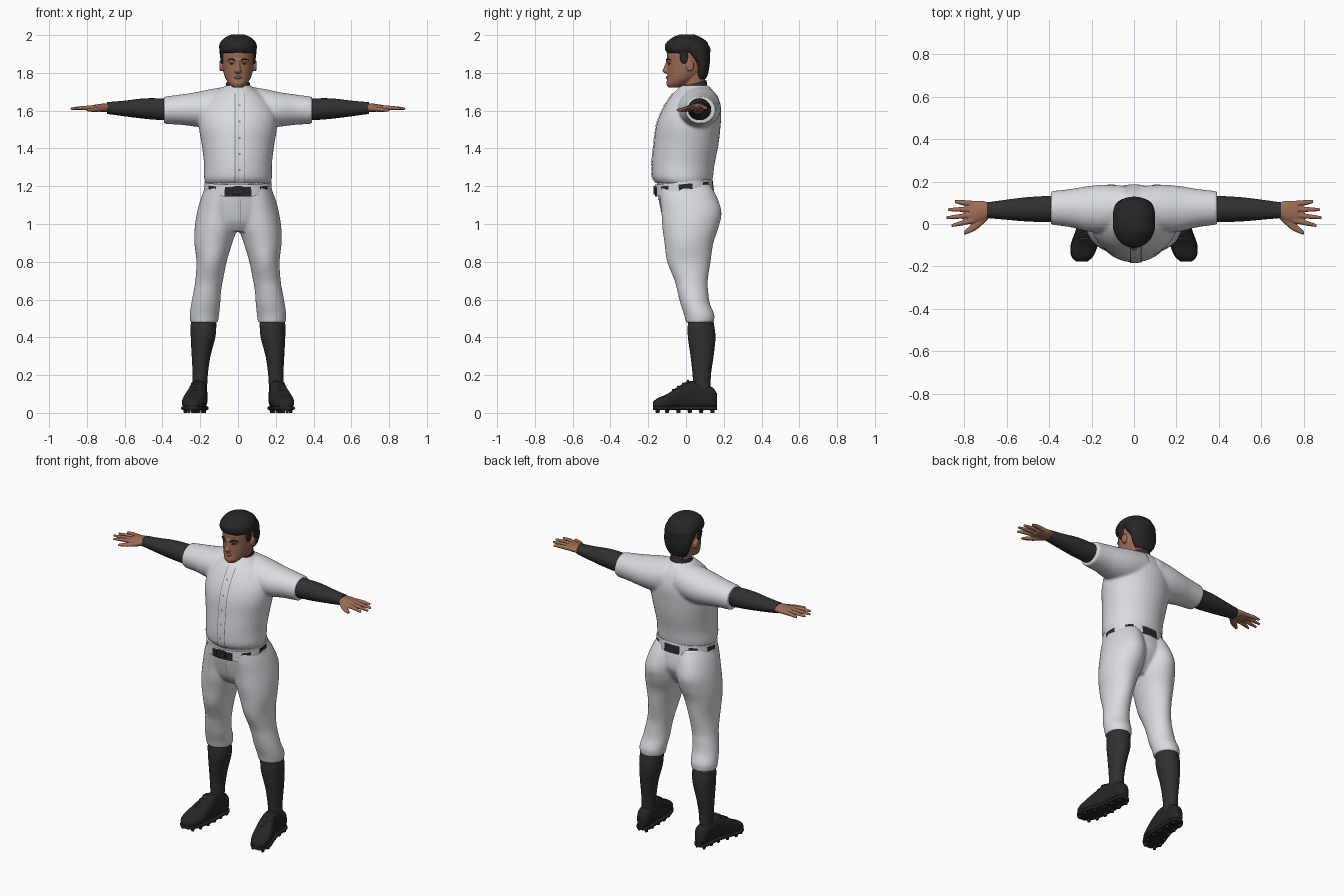
import bpy, bmesh, math
from mathutils import Vector

cube = bpy.data.objects.get("Cube")
if cube:
    bpy.data.objects.remove(cube, do_unlink=True)


def material(name, *rgb):
    mat = bpy.data.materials.new(name)
    mat.use_nodes = True
    mat.diffuse_color = (*rgb, 1)
    bsdf = mat.node_tree.nodes["Principled BSDF"]
    bsdf.inputs["Base Color"].default_value = (*rgb, 1)
    bsdf.inputs["Roughness"].default_value = 0.8
    return mat


WHITE = material("uniform_white", .70, .71, .74)
SEAM = material("seam_grey", .22, .22, .24)
BLACK = material("undershirt_black", .03, .03, .03)
BELT = material("belt_black", .022, .022, .025)
SHOE = material("shoe_black", .018, .018, .018)
HAIR = material("hair_black", .02, .019, .018)
SKIN = material("skin", .34, .155, .095)
LIP = material("lip", .25, .095, .065)


def smooth_rings(rings, steps=4):
    """Catmull-Rom interpolation between the given cross-sections."""
    pts = [rings[0], *rings, rings[-1]]
    out = []
    for a, b, c, d in zip(pts, pts[1:], pts[2:], pts[3:]):
        for k in range(steps):
            t = k / steps
            out.append([q + .5 * t * (r - p + t * (2*p - 5*q + 4*r - s + t * (3*(q - r) + s - p)))
                        for p, q, r, s in zip(a, b, c, d)])
    return out + [rings[-1]]


def loft(bm, axis, rings, power=2.0, tilt=0.0, sides=40):
    """Skin oval sections (position, u0, u1, v0, v1) placed along an axis."""
    loops = []
    for t, u0, u1, v0, v1 in smooth_rings(rings):
        loop = []
        for i in range(sides):
            a = math.tau * i / sides
            c, s = math.cos(a), math.sin(a)
            u = (u0 + u1) / 2 + (u1 - u0) / 2 * math.copysign(abs(c) ** (2 / power), c)
            v = (v0 + v1) / 2 + (v1 - v0) / 2 * math.copysign(abs(s) ** (2 / power), s)
            co = {"x": (t, u, v), "y": (u, t, v), "z": (u, v, t + tilt * v)}[axis]
            loop.append(bm.verts.new(co))
        loops.append(loop)
    for lo, hi in zip(loops, loops[1:]):
        for i in range(sides):
            j = (i + 1) % sides
            bm.faces.new((lo[i], lo[j], hi[j], hi[i]))
    bm.faces.new(loops[0][::-1])
    bm.faces.new(loops[-1])


def finish(name, bm, mats, side=1, voxel=0, relax=4):
    """Turn a bmesh into an object; voxel fuses overlapping volumes."""
    for v in bm.verts:
        v.co.x *= side
    bmesh.ops.recalc_face_normals(bm, faces=bm.faces)
    mesh = bpy.data.meshes.new(name)
    bm.to_mesh(mesh)
    bm.free()
    for m in mats:
        mesh.materials.append(m)
    mesh.polygons.foreach_set("use_smooth", [True] * len(mesh.polygons))
    mesh.set_sharp_from_angle(angle=math.radians(50))
    ob = bpy.data.objects.new(name, mesh)
    bpy.context.scene.collection.objects.link(ob)
    if voxel:
        rem = ob.modifiers.new("fuse", "REMESH")
        rem.mode, rem.voxel_size, rem.use_smooth_shade = "VOXEL", voxel, True
        soft = ob.modifiers.new("soften", "SMOOTH")
        soft.factor, soft.iterations = .5, relax
    return ob


def part(name, mat, *lofts, side=1, voxel=0, relax=4, **kw):
    bm = bmesh.new()
    for axis, rings in lofts:
        loft(bm, axis, rings, **kw)
    return finish(name, bm, [mat], side, voxel, relax)


def sym(*rows):
    """Sections that are symmetric in x: (z, half width, y0, y1)."""
    return [(z, -w, w, y0, y1) for z, w, y0, y1 in rows]


def flip(rings):
    """Mirror sections in x: reverse the position or the u range."""
    return [(t, -u1, -u0, v0, v1) for t, u0, u1, v0, v1 in rings]


def strip(name, mat, target, x0, x1, z0, z1, lift):
    """Thin band laid onto the front of a garment."""
    bm = bmesh.new()
    rows = [[bm.verts.new((x, -.4, z0 + (z1 - z0) * k / 40)) for x in (x0, (x0 + x1) / 2, x1)]
            for k in range(41)]
    for lo, hi in zip(rows, rows[1:]):
        for i in range(2):
            bm.faces.new((lo[i], lo[i + 1], hi[i + 1], hi[i]))
    ob = finish(name, bm, [mat])
    wrap = ob.modifiers.new("lay_on", "SHRINKWRAP")
    wrap.target, wrap.wrap_method, wrap.wrap_mode = target, "PROJECT", "ABOVE_SURFACE"
    wrap.use_project_y, wrap.offset = True, lift


# Shirt: body fused with both short sleeves
body = sym((1.212, .17, -.15, .13), (1.245, .18, -.177, .142), (1.32, .18, -.18, .152),
           (1.42, .192, -.17, .172), (1.52, .208, -.157, .183), (1.6, .2, -.127, .186),
           (1.67, .15, -.085, .165), (1.715, .09, -.045, .135), (1.735, .065, -.02, .115))
sleeve = [(.04, -.02, .18, 1.52, 1.73), (.14, -.04, .185, 1.51, 1.715), (.22, -.035, .178, 1.515, 1.698),
          (.3, -.015, .165, 1.525, 1.686), (.392, -.003, .155, 1.53, 1.674)]
other = [(-t, *r) for t, *r in sleeve]
shirt = part("shirt", WHITE, ("z", body), ("x", sleeve), ("x", other), voxel=.008, relax=5)

# Placket, seams and buttons
strip("placket", WHITE, shirt, -.018, .03, 1.22, 1.69, .004)
for x in (-.018, .03):
    strip("placket_seam", SEAM, shirt, x, x + .004, 1.22, 1.69, .005)
for k in range(5):
    z = 1.28 + .085 * k
    strip("button", SEAM, shirt, .002, .012, z, z + .01, .007)

# Undershirt collar
part("collar", BLACK, ("z", sym((1.65, .075, -.055, .115), (1.7, .07, -.038, .113), (1.735, .062, -.02, .108))),
     tilt=.25)

# Trousers: hips fused with both legs
leg = [(.478, .106, .252, 0, .147), (.52, .1, .256, -.01, .15), (.58, .094, .247, -.03, .126),
       (.64, .09, .236, -.045, .118), (.7, .08, .226, -.06, .115), (.8, .06, .22, -.1, .13),
       (.9, .03, .231, -.114, .145), (.98, .004, .229, -.125, .172), (1.06, 0, .217, -.13, .188),
       (1.14, 0, .195, -.138, .165), (1.21, .01, .165, -.14, .128)]
hips = sym((.96, .1, -.08, .08), (1.01, .16, -.115, .12), (1.08, .195, -.135, .155),
           (1.15, .188, -.148, .15), (1.225, .17, -.155, .13))
trousers = part("trousers", WHITE, ("z", hips), ("z", leg), ("z", flip(leg)), voxel=.008, relax=4)
strip("fly_seam", SEAM, trousers, .012, .015, 1.0, 1.13, .003)

# Belt, with white loops chosen by direction around the waist
bm = bmesh.new()
loft(bm, "z", sym((1.162, .18, -.164, .148), (1.225, .177, -.164, .14)), power=2.2, tilt=.1, sides=120)
for f in bm.faces:
    c = f.calc_center_median()
    angle = math.degrees(math.atan2(abs(c.x), -c.y - .01))
    dark = any(lo < angle < hi for lo, hi in ((-1, 27), (43, 61), (80, 104), (124, 143), (162, 181)))
    f.material_index = int(dark and len(f.verts) == 4 and 1.16 < c.z - .1 * c.y < 1.217)
finish("belt", bm, [WHITE, BELT])
part("buckle", BELT, ("y", [(-.172, -.03, .03, 1.155, 1.2), (-.15, -.03, .03, 1.155, 1.2)]), power=6)

# Head: neck, skull, nose, brow ridge, lips area and ears in one skin
neck = sym((1.66, .055, 0, .1), (1.74, .056, -.012, .1), (1.8, .06, -.02, .1))
skull = sym((1.722, .025, -.092, -.035), (1.74, .046, -.104, .01), (1.77, .066, -.1, .06),
            (1.81, .078, -.099, .1), (1.86, .084, -.099, .112), (1.91, .085, -.1, .112), (1.95, .07, -.08, .09))
nose = sym((1.797, .014, -.112, -.085), (1.81, .018, -.125, -.085), (1.83, .012, -.117, -.085),
           (1.865, .008, -.103, -.08))
brow = [(-.055, -.085, -.06, 1.857, 1.875), (0, -.108, -.07, 1.855, 1.878), (.055, -.085, -.06, 1.857, 1.875)]
ear = [(.07, .005, .035, 1.815, 1.855), (.09, 0, .042, 1.808, 1.866), (.099, .006, .04, 1.815, 1.862)]
part("head", SKIN, ("z", neck), ("z", skull), ("z", nose), ("x", brow), ("x", ear),
     ("x", [(-t, *r) for t, *r in ear]), voxel=.004, relax=3)
part("lips", LIP, ("x", [(-.027, -.092, -.08, 1.772, 1.777), (0, -.107, -.08, 1.766, 1.785),
                         (.027, -.092, -.08, 1.772, 1.777)]))

# Hair: swept cap, back of the head and sideburns
cap = sym((1.905, .088, -.099, .06), (1.925, .099, -.112, .1), (1.955, .097, -.108, .118),
          (1.985, .072, -.075, .085), (2.003, .035, -.035, .045))
nape = sym((1.768, .052, .055, .105), (1.8, .074, .05, .118), (1.85, .089, .04, .126),
           (1.9, .097, -.01, .128), (1.94, .096, -.05, .125), (1.98, .06, -.05, .08))
burn = [(.07, -.035, .01, 1.845, 1.925), (.092, -.03, .01, 1.85, 1.925)]
part("hair", HAIR, ("z", cap), ("z", nape), ("x", burn), ("x", [(-t, *r) for t, *r in burn]),
     voxel=.005, relax=3)

for side, word in ((1, "left"), (-1, "right")):
    # Eye and eyebrow
    part(word + "_eyebrow", HAIR, ("x", [(.016, -.107, -.09, 1.865, 1.871), (.035, -.103, -.085, 1.87, 1.877),
                                         (.056, -.085, -.065, 1.865, 1.87)]), side=side)
    part(word + "_eye", HAIR, ("x", [(.02, -.096, -.08, 1.847, 1.849), (.033, -.097, -.08, 1.845, 1.852),
                                     (.046, -.086, -.07, 1.847, 1.849)]), side=side)
    # Undershirt arm
    part(word + "_arm", BLACK, ("x", [(.36, .01, .135, 1.548, 1.662), (.45, .01, .13, 1.553, 1.666),
                                      (.52, .013, .125, 1.56, 1.663), (.6, .02, .115, 1.57, 1.653),
                                      (.693, .028, .102, 1.583, 1.645)]), side=side)
    # Hand: palm, spread fingers and thumb
    pieces = [("x", [(.67, .035, .097, 1.592, 1.638), (.72, .012, .11, 1.593, 1.637),
                     (.775, .005, .107, 1.6, 1.628)]),
              ("x", [(.69, .02, .06, 1.595, 1.628), (.74, -.025, .025, 1.594, 1.62),
                     (.775, -.043, -.008, 1.594, 1.614), (.802, -.052, -.033, 1.597, 1.61)])]
    for i, tip in enumerate((.862, .886, .878, .846)):
        y, end = .018 + .026 * i, -.008 + .038 * i
        pieces.append(("x", [(.75, y - .013, y + .013, 1.602, 1.627),
                             (.81, (y + end) / 2 - .012, (y + end) / 2 + .012, 1.604, 1.626),
                             (tip, end - .007, end + .007, 1.604, 1.617)]))
    part(word + "_hand", SKIN, *pieces, side=side, voxel=.004, relax=2)
    # Sock
    part(word + "_sock", BLACK, ("z", [(.1, .165, .24, .04, .13), (.2, .16, .24, .035, .132),
                                       (.3, .146, .245, .024, .146), (.4, .12, .25, .01, .156),
                                       (.47, .115, .25, .01, .148), (.51, .12, .24, .02, .14)]), side=side)
    # Shoe, sole, cleats and laces
    shoe = [(.165, .182, .222, .03, .1), (.14, .162, .24, .022, .135), (.08, .162, .247, .02, .155),
            (.02, .163, .255, .02, .17), (-.04, .165, .275, .02, .14), (-.1, .175, .295, .02, .1),
            (-.15, .195, .293, .02, .078), (-.176, .222, .27, .03, .058)]
    part(word + "_shoe", SHOE, ("y", shoe), side=side, power=2.6)
    part(word + "_sole", SHOE, ("y", [(y, a - .004, b + .004, .015, .036) for y, a, b, *_ in shoe]),
         side=side, power=5)
    bm = bmesh.new()
    for y, a, b, *_ in shoe[1:-1]:
        for x in (a + .015, b - .015):
            loft(bm, "z", [(0, x - .007, x + .007, y - .01, y + .01), (.02, x - .011, x + .011, y - .014, y + .014)],
                 sides=10)
    finish(word + "_cleats", bm, [SHOE], side)
    bm = bmesh.new()
    for k in range(4):
        y, z = .01 - .026 * k, .168 - .016 * k
        loft(bm, "x", [(.18 + .004 * k, y - .007, y + .005, z - .022, z - .01), (.215 + .005 * k, y - .006, y + .006, z - .004, z + .008),
                       (.25 + .006 * k, y - .007, y + .005, z - .022, z - .01)], sides=10)
    finish(word + "_laces", bm, [BLACK], side)
